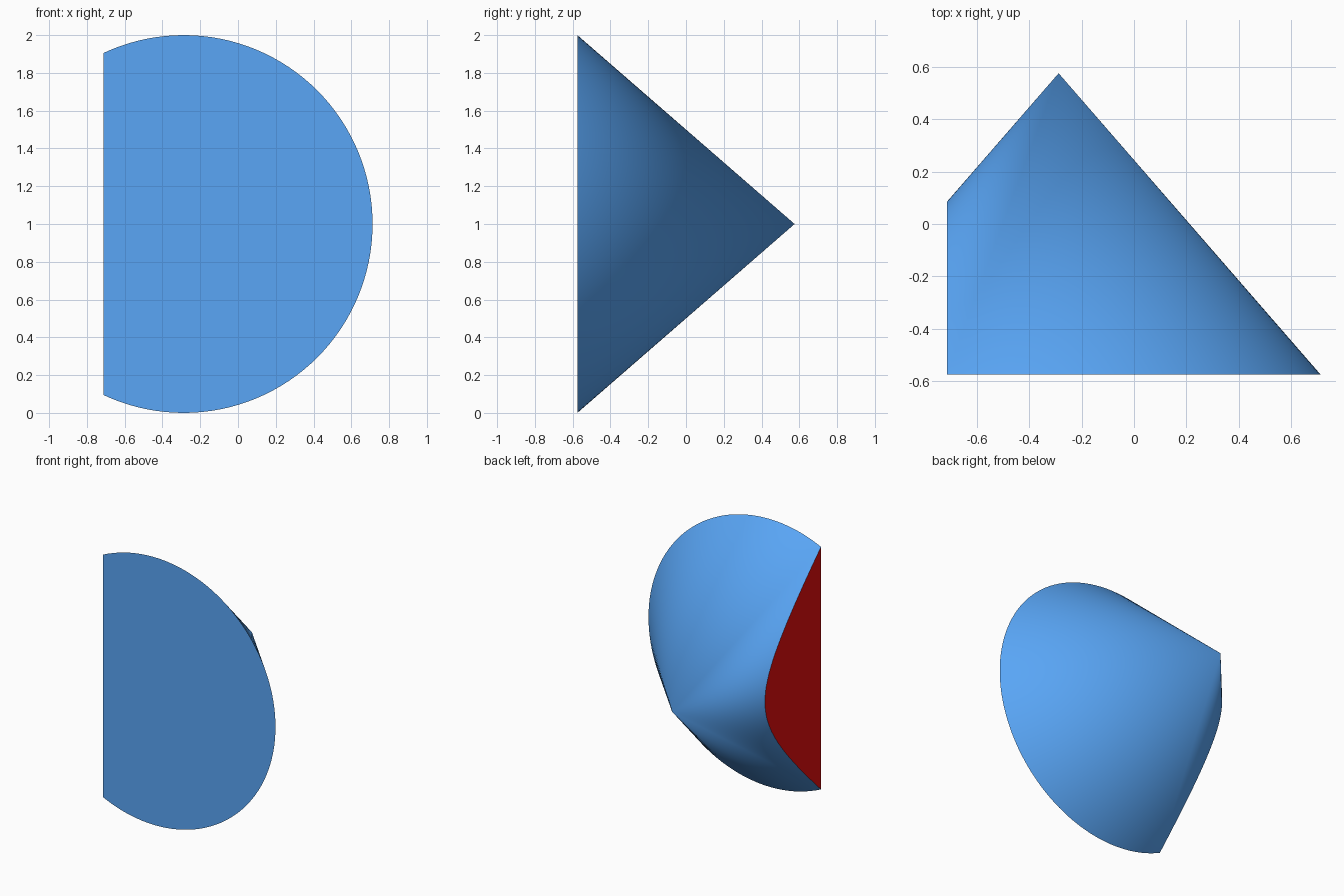
import bpy, bmesh, math
from mathutils import Vector, Matrix

if "Cube" in bpy.data.objects:
    bpy.data.objects.remove(bpy.data.objects["Cube"])

DEPTH, CENTRE_X, CUT_X = 1.15, -0.2875, -0.7125


def material(name, rgb):
    mat = bpy.data.materials.new(name)
    mat.diffuse_color = (*rgb, 1)
    mat.use_nodes = True
    mat.node_tree.nodes["Principled BSDF"].inputs["Base Color"].default_value = mat.diffuse_color
    return mat


# Cone lying down: base faces the front, tip points back
bpy.ops.mesh.primitive_cone_add(vertices=128, radius1=1, radius2=0, depth=DEPTH)
cone = bpy.context.object
cone.name = cone.data.name = "cut_cone"
cone.data.transform(Matrix.Translation((CENTRE_X, 0, 1)) @ Matrix.Rotation(-math.pi / 2, 4, 'X'))
cone.data.materials.append(material("blue", (0.1, 0.38, 0.92)))
cone.data.materials.append(material("red", (0.8, 0.004, 0.004)))

# Slice off the left side and close it with a red section face
bm = bmesh.new()
bm.from_mesh(cone.data)
cut = bmesh.ops.bisect_plane(bm, geom=bm.verts[:] + bm.edges[:] + bm.faces[:],
                             plane_co=Vector((CUT_X, 0, 0)), plane_no=Vector((-1, 0, 0)),
                             clear_outer=True)
rim = [e for e in cut["geom_cut"] if isinstance(e, bmesh.types.BMEdge)]
section = bmesh.ops.contextual_create(bm, geom=rim)["faces"]
bmesh.ops.recalc_face_normals(bm, faces=bm.faces[:])
for face in section:
    face.material_index = 1
bm.to_mesh(cone.data)
bm.free()

# Smooth flank, sharp rims
bpy.ops.object.shade_smooth_by_angle(angle=math.radians(30))
